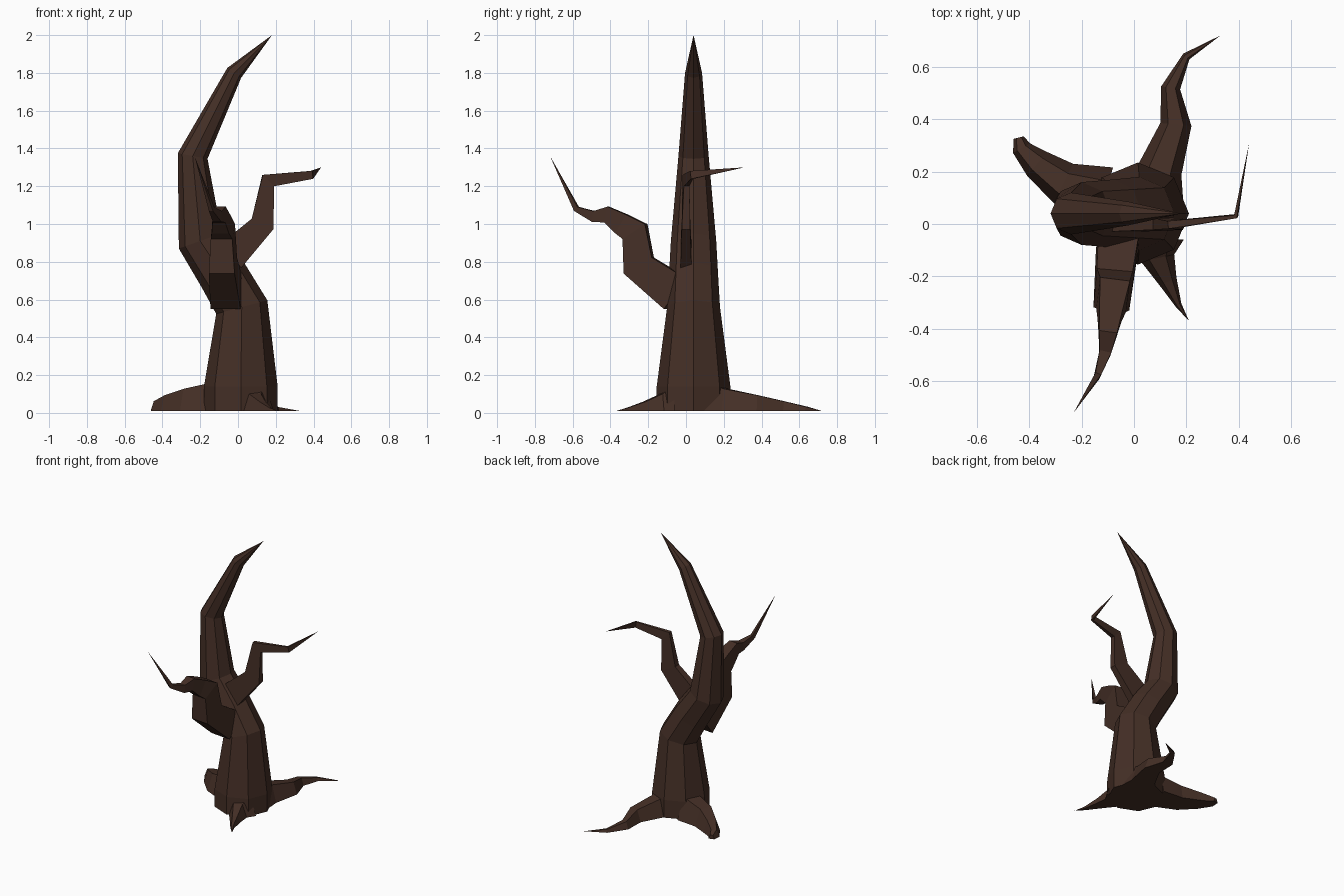
import bpy, bmesh, math
from mathutils import Vector

cube = bpy.data.objects.get("Cube")
if cube:
    bpy.data.objects.remove(cube)

bark = bpy.data.materials.new("dark_brown_bark")
bark.use_nodes = True
colour = (.058, .028, .019, 1)
bark.diffuse_color = colour
bark.node_tree.nodes["Principled BSDF"].inputs["Base Color"].default_value = colour

UP = Vector((0, 0, 1))
GROUND = .01


def sweep(name, path, radii, section, axis=None):
    """Skin a cross-section along a path, mitred at each bend."""
    points = [Vector(p) for p in path]
    steps = [(b - a).normalized() for a, b in zip(points, points[1:])]
    bm = bmesh.new()
    rings = []
    for i, (point, radius) in enumerate(zip(points, radii)):
        before = steps[max(i - 1, 0)]
        after = steps[min(i, len(steps) - 1)]
        along = (before + after).normalized()
        side = axis or along.cross(UP).normalized()
        rise = side.cross(along)
        rings.append([bm.verts.new(point + (side * s + rise * r) * radius)
                      for s, r in section])
    count = len(section)
    for low, high in zip(rings, rings[1:]):
        for i in range(count):
            j = (i + 1) % count
            bm.faces.new((low[i], low[j], high[j], high[i]))
    bm.faces.new(rings[0])
    bm.faces.new(rings[-1])
    # Rings of no size collapse into a pointed tip
    bmesh.ops.remove_doubles(bm, verts=bm.verts, dist=.0001)
    bmesh.ops.recalc_face_normals(bm, faces=bm.faces)
    mesh = bpy.data.meshes.new(name)
    bm.to_mesh(mesh)
    bm.free()
    mesh.materials.append(bark)
    bpy.context.collection.objects.link(bpy.data.objects.new(name, mesh))


def taper(start, end, count, power=1):
    """Radii shrinking evenly, or faster at first with a higher power."""
    return [end + (start - end) * (1 - i / (count - 1)) ** power
            for i in range(count)]


def box(width):
    """Four-sided section, flattened sideways by the given width."""
    return [(-width, -1), (width, -1), (width, 1), (-width, 1)]


def branch(name, path, radius, width):
    sweep(name, path, taper(radius, 0, len(path)), box(width))


def root(name, path, radius, end=0, power=1.2):
    """Ground-hugging limb with a flat bottom and a narrower top."""
    section = [(-1, 0), (1, 0), (.5, 1.4), (-.5, 1.4)]
    ground_path = [(x, y, GROUND) for x, y in path]
    sweep(name, ground_path, taper(radius, end, len(path), power), section)


# Eight-sided trunk sweeping aside and curling over to a point
octagon = [(math.sin(k * math.pi / 4), math.cos(k * math.pi / 4)) for k in range(8)]
trunk_path = [(.015, GROUND), (.015, .14), (.02, .56), (-.08, .73),
              (-.2, .91), (-.24, 1.36), (-.02, 1.8), (.18, 2)]
trunk_radii = [.195, .195, .14, .13, .12, .08, .045, 0]
sweep("trunk", [(x, .04, z) for x, z in trunk_path], trunk_radii,
      octagon, Vector((0, 1, 0)))

# Branch on the left side, turning back at its end
branch("left_branch", [(-.05, 0, .82), (.13, 0, 1), (.16, 0, 1.23),
                       (.39, .03, 1.26), (.44, .31, 1.3)], .085, .35)

# Crooked branch reaching forward
branch("front_branch", [(-.06, -.05, .63), (-.08, -.25, .78), (-.08, -.27, .96),
                        (-.09, -.34, 1), (-.1, -.42, 1.05), (-.11, -.49, 1.04),
                        (-.14, -.58, 1.08), (-.23, -.72, 1.36)], .1, .8)

# Roots spreading over the ground
root("back_root", [(.08, .12), (.1, .21), (.16, .38),
                   (.14, .52), (.2, .64), (.33, .72)], .11)
root("right_root", [(-.11, .11), (-.27, .155), (-.37, .23),
                    (-.43, .29), (-.44, .33)], .11, .02)
root("front_root", [(.09, -.06), (.09, -.13), (.13, -.22),
                    (.17, -.31), (.21, -.37)], .1, power=1.5)
